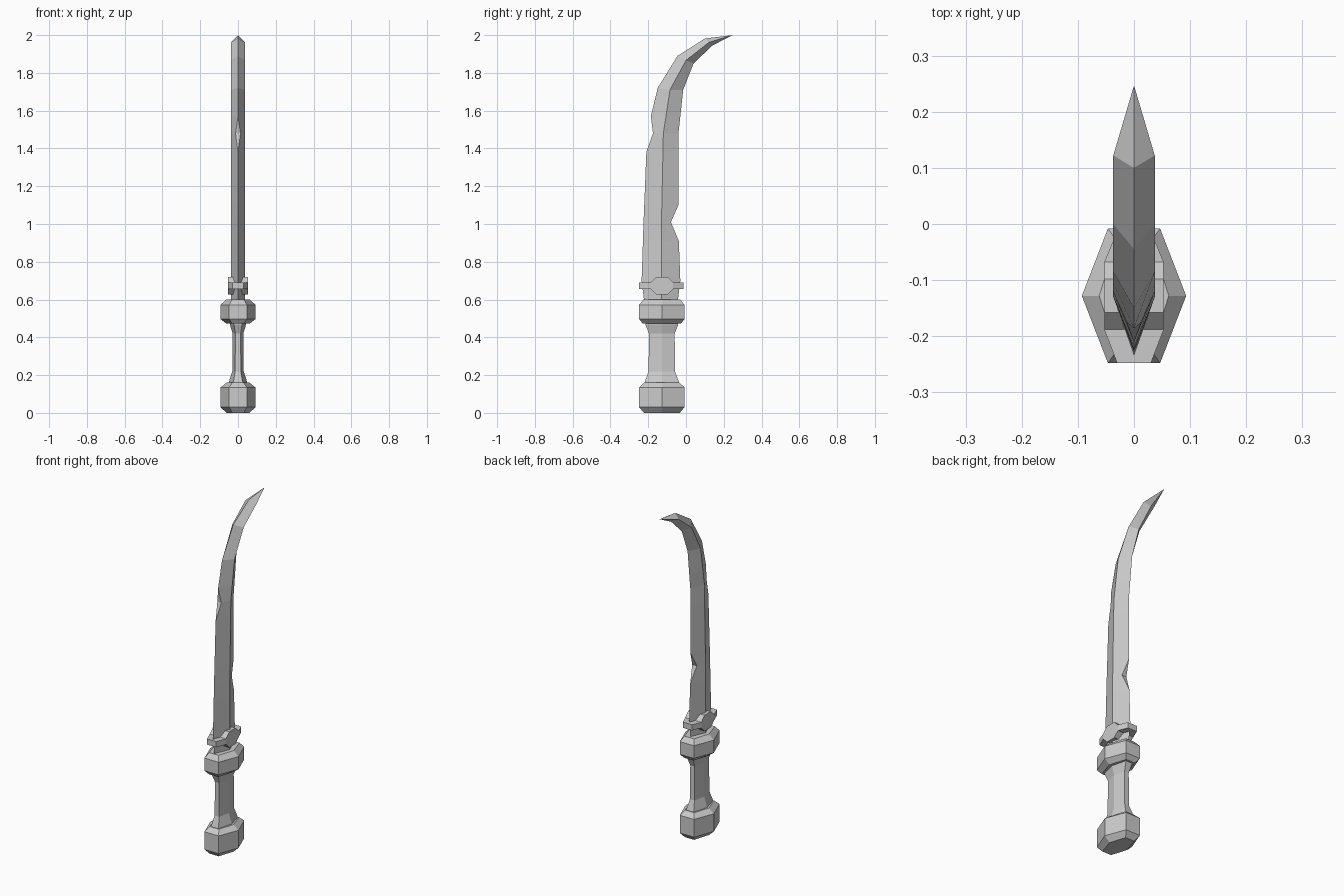
import bpy, bmesh

CY = -0.128  # long axis of handle in y


def make(name, rings):
    """Loft equal-length rings of points into a closed flat-shaded solid."""
    bm = bmesh.new()
    loops = [[bm.verts.new(p) for p in ring] for ring in rings]
    n = len(loops[0])
    for a, b in zip(loops, loops[1:]):
        for i in range(n):
            j = (i + 1) % n
            bm.faces.new((a[i], a[j], b[j], b[i]))
    bm.faces.new(loops[0][::-1])
    bm.faces.new(loops[-1])
    bmesh.ops.remove_doubles(bm, verts=bm.verts, dist=0.0005)
    bmesh.ops.recalc_face_normals(bm, faces=bm.faces)
    me = bpy.data.meshes.new(name)
    bm.to_mesh(me)
    bm.free()
    ob = bpy.data.objects.new(name, me)
    bpy.context.collection.objects.link(ob)
    return ob


def hexagon(z, hx, hy):
    """Six-sided ring, points on the x sides and flats on the y ends."""
    return [(hx, CY, z), (hx / 2, CY + hy, z), (-hx / 2, CY + hy, z),
            (-hx, CY, z), (-hx / 2, CY - hy, z), (hx / 2, CY - hy, z)]


# Handle: chamfered pommel and collar, flared grip (z, half x, half y)
handle = {
    "pommel": [(0, 0.06, 0.095), (0.03, 0.093, 0.12),
               (0.135, 0.093, 0.12), (0.16, 0.06, 0.094)],
    "grip": [(0.15, 0.05, 0.092), (0.165, 0.048, 0.09), (0.22, 0.03, 0.07),
             (0.42, 0.028, 0.068), (0.465, 0.042, 0.086), (0.48, 0.045, 0.088)],
    "collar": [(0.472, 0.06, 0.1), (0.497, 0.093, 0.12),
               (0.572, 0.093, 0.12), (0.6, 0.062, 0.098)],
}
for name, rows in handle.items():
    make(name, [hexagon(*r) for r in rows])

# Small cross guard: bar swelling into a medallion (y offset, half x, half height)
guard = [(-0.12, 0.03, 0.017), (-0.06, 0.053, 0.017), (-0.03, 0.053, 0.047),
         (0.03, 0.053, 0.047), (0.06, 0.053, 0.017), (0.115, 0.03, 0.017)]
make("cross_guard", [[(sx * hx, CY + y, 0.673 + sz * hz)
                      for sx, sz in ((1, -1), (1, 1), (-1, 1), (-1, -1))]
                     for y, hx, hz in guard])

# Curved diamond-section blade
# front edge (y, z, half width), ridge (y, z), back edge (y, z, half width)
blade = [
    ((-0.22, 0.58, 0), (-0.13, 0.58), (-0.045, 0.58, 0)),
    ((-0.235, 0.70, 0), (-0.13, 0.70), (-0.03, 0.70, 0)),
    ((-0.228, 0.91, 0), (-0.13, 0.91), (-0.038, 0.91, 0)),
    ((-0.225, 1.01, 0), (-0.13, 1.01), (-0.08, 1.01, 0.015)),
    ((-0.221, 1.10, 0), (-0.128, 1.10), (-0.04, 1.10, 0)),
    ((-0.21, 1.38, 0), (-0.122, 1.38), (-0.04, 1.38, 0)),
    ((-0.175, 1.48, 0.013), (-0.12, 1.48), (-0.04, 1.48, 0)),
    ((-0.186, 1.57, 0), (-0.106, 1.57), (-0.03, 1.57, 0)),
    ((-0.15, 1.72, 0), (-0.085, 1.71), (-0.015, 1.71, 0)),
    ((-0.045, 1.89, 0), (0.0, 1.867), (0.04, 1.85, 0)),
    ((0.10, 1.982, 0), (0.122, 1.962), (0.14, 1.945, 0)),
    ((0.247, 2.0, 0), (0.247, 2.0), (0.247, 2.0, 0)),
]
rings = []
for k, ((fy, fz, fw), (ry, rz), (by, bz, bw)) in enumerate(blade):
    rx = 0 if k == len(blade) - 1 else 0.037
    rings.append([(fw, fy, fz), (rx, ry, rz), (bw, by, bz),
                  (-bw, by, bz), (-rx, ry, rz), (-fw, fy, fz)])


def weld(ring):
    # keep the tip ring distinct enough to build, doubles merge afterwards
    return ring


make("blade", [weld(r) for r in rings])
